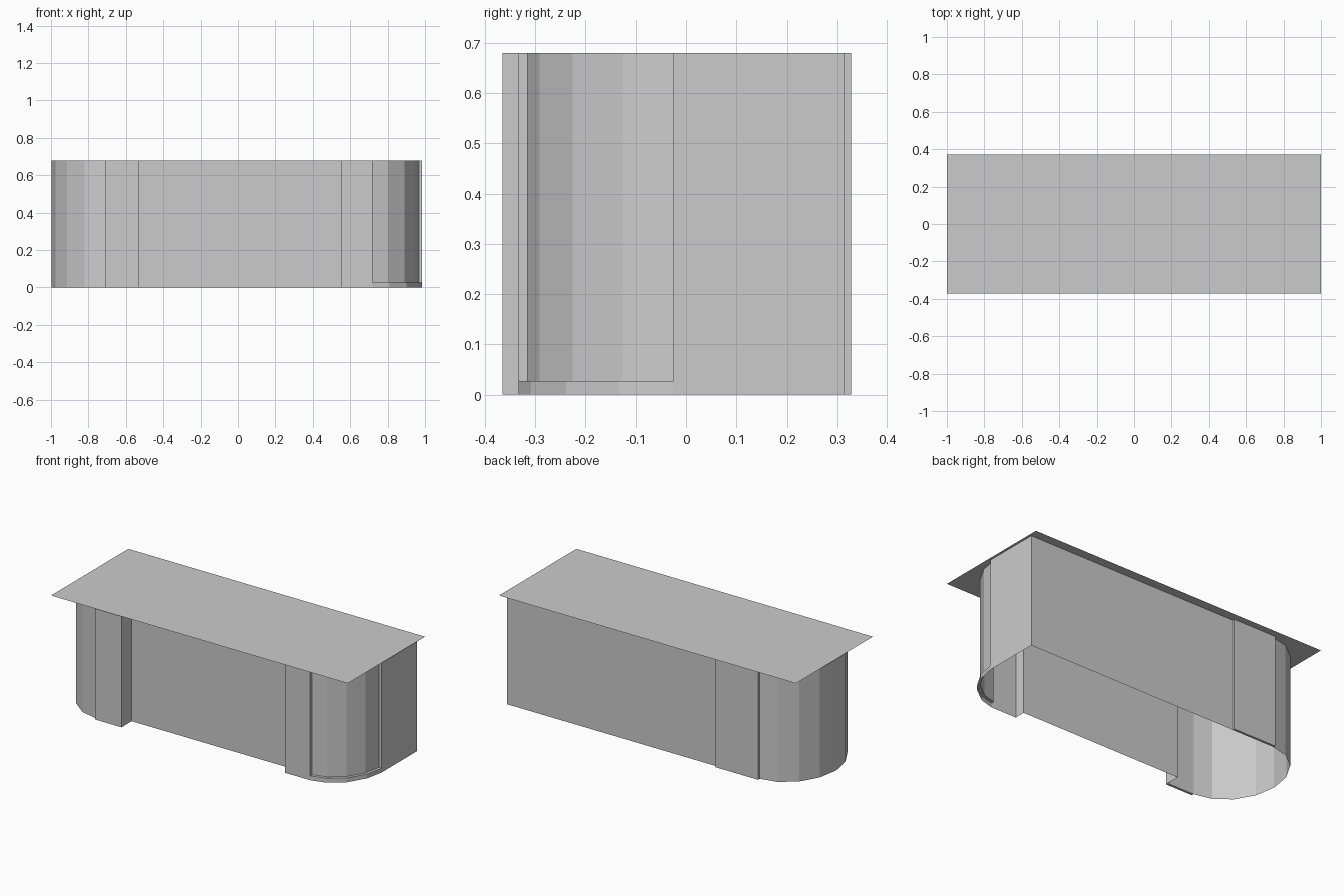
import bpy, bmesh
from math import cos, sin, radians

cube = bpy.data.objects.get("Cube")
if cube:
    bpy.data.objects.remove(cube)

H = 0.68        # counter height
LIP = 0.027     # height of the curved base lip
FRONT_L, FRONT_R, RECESS, BACK = -0.35, -0.333, -0.267, 0.315

grey = bpy.data.materials.new("light_grey")
grey.use_nodes = True
grey.diffuse_color = (0.6, 0.6, 0.6, 1)
grey.node_tree.nodes["Principled BSDF"].inputs["Base Color"].default_value = (0.6, 0.6, 0.6, 1)


def finish(name, bm):
    mesh = bpy.data.meshes.new(name)
    bm.to_mesh(mesh)
    bm.free()
    mesh.materials.append(grey)
    obj = bpy.data.objects.new(name, mesh)
    bpy.context.collection.objects.link(obj)
    return obj


def arc(cx, cy, rx, ry, start, end, steps):
    angles = [radians(start + (end - start) * i / steps) for i in range(steps + 1)]
    return [(cx + rx * cos(a), cy + ry * sin(a)) for a in angles]


def wall(name, path, z0=0.0, z1=H):
    """Upright sheet that follows a plan path."""
    bm = bmesh.new()
    rows = [[bm.verts.new((x, y, z)) for x, y in path] for z in (z0, z1)]
    for i in range(len(path) - 1):
        bm.faces.new((rows[0][i], rows[0][i + 1], rows[1][i + 1], rows[1][i]))
    return finish(name, bm)


def ledge(name, outer, inner, z):
    """Flat strip between two plan paths."""
    bm = bmesh.new()
    o, n = ([bm.verts.new((x, y, z)) for x, y in p] for p in (outer, inner))
    for i in range(len(outer) - 1):
        bm.faces.new((o[i], o[i + 1], n[i + 1], n[i]))
    return finish(name, bm)


def box(name, x0, x1, y0, y1):
    bm = bmesh.new()
    bmesh.ops.create_cube(bm, size=1)
    for v in bm.verts:
        v.co = ((x0 + x1) / 2 + v.co.x * (x1 - x0),
                (y0 + y1) / 2 + v.co.y * (y1 - y0), H * (v.co.z + 0.5))
    return finish(name, bm)


# Thin countertop
bm = bmesh.new()
bmesh.ops.create_grid(bm, x_segments=1, y_segments=1, size=1)
for v in bm.verts:
    v.co = (v.co.x, v.co.y * 0.372, H)
finish("countertop", bm)

# Rounded left end and the walls that run on from it
mid, half = (BACK + FRONT_L) / 2, (BACK - FRONT_L) / 2
left_end = arc(-0.71, mid, 0.288, half, 90, 270, 8)
wall("left_end", left_end)
wall("front_wall", [(-0.71, FRONT_L), (-0.53, FRONT_L), (-0.53, RECESS),
                    (0.55, RECESS), (0.55, FRONT_R), (0.72, FRONT_R)])
wall("back_wall", [(0.985, -0.025), (0.985, BACK), (-0.71, BACK)])

# Raised plates beside the rounded end
box("front_plate", -0.71, -0.53, -0.3645, FRONT_L)
box("back_plate", -0.715, -0.43, BACK, 0.329)

# Right corner: base lip with a slightly sunk curved panel above it
lip = [(0.72, FRONT_R)] + arc(0.70, -0.01, 0.285, 0.323, -90, 0, 4)[1:-1] + [(0.985, -0.025)]
panel = [(0.72, -0.315)] + arc(0.70, -0.01, 0.268, 0.305, -90, 0, 4)[1:-1] + [(0.968, -0.025)]
wall("corner_lip", lip, 0, LIP)
ledge("corner_ledge", lip, panel, LIP)
wall("corner_panel", [lip[0]] + panel + [lip[-1]], LIP, H)
